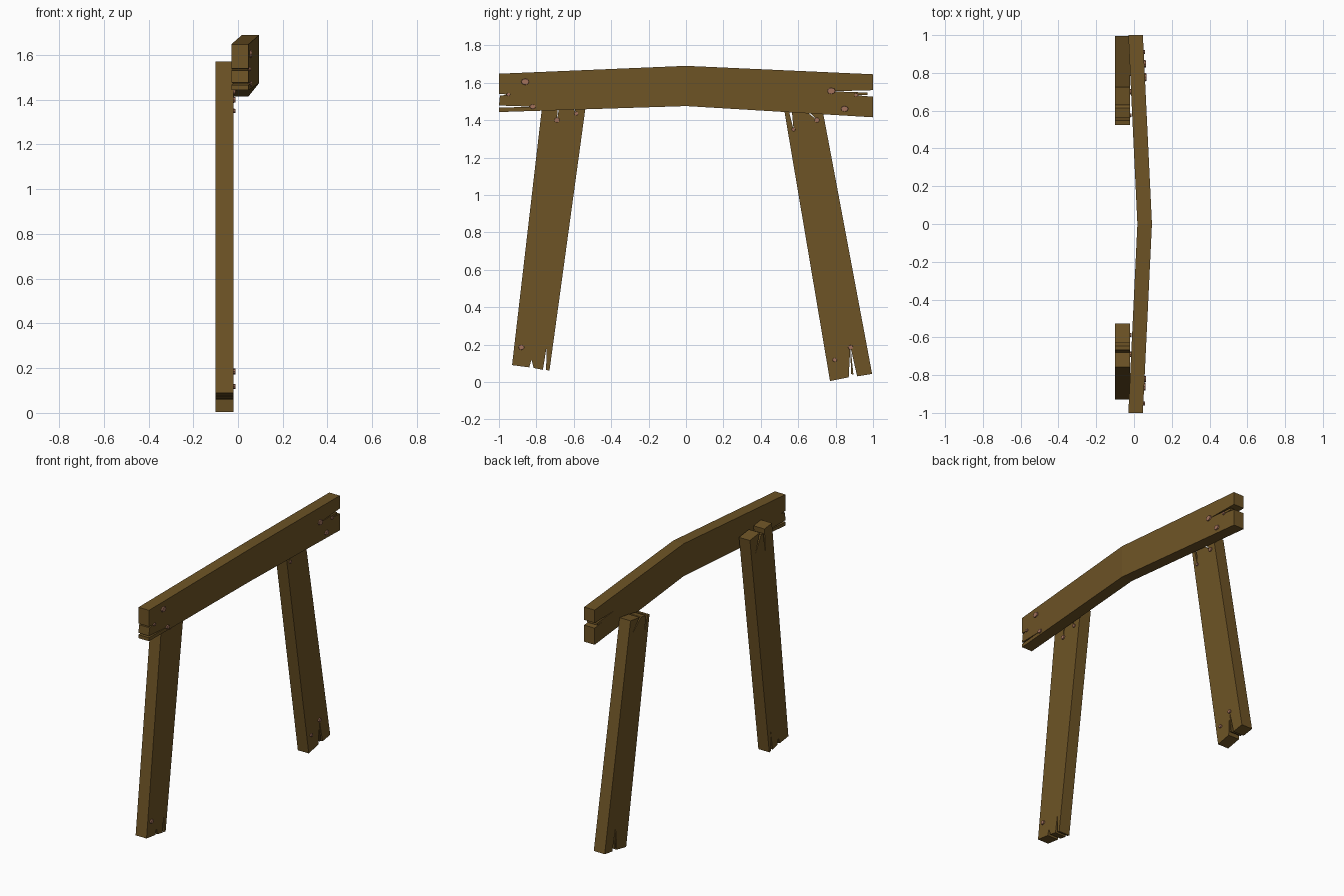
import bpy, bmesh, math
from mathutils import Matrix, Vector

if "Cube" in bpy.data.objects:
    bpy.data.objects.remove(bpy.data.objects["Cube"])


def material(name, rgb):
    m = bpy.data.materials.new(name)
    m.diffuse_color = (*rgb, 1)
    m.use_nodes = True
    m.node_tree.nodes["Principled BSDF"].inputs["Base Color"].default_value = m.diffuse_color
    return m


wood = material("dark wood", (0.155, 0.088, 0.019))
copper = material("copper nail", (0.36, 0.165, 0.105))


def finish(bm, name, mat):
    bmesh.ops.recalc_face_normals(bm, faces=bm.faces)
    me = bpy.data.meshes.new(name)
    bm.to_mesh(me)
    bm.free()
    me.materials.append(mat)
    ob = bpy.data.objects.new(name, me)
    bpy.context.collection.objects.link(ob)
    return ob


def plank(name, outlines, back_x, thickness):
    """Extrude (y, z) outlines along x; back_x(y) gives the rear surface."""
    bm = bmesh.new()
    for pts in outlines:
        bm.faces.new([bm.verts.new((back_x(y), y, z)) for y, z in pts])
    bmesh.ops.remove_doubles(bm, verts=bm.verts, dist=1e-5)
    res = bmesh.ops.extrude_face_region(bm, geom=bm.faces[:], use_keep_orig=True)
    moved = [v for v in res["geom"] if isinstance(v, bmesh.types.BMVert)]
    bmesh.ops.translate(bm, verts=moved, vec=(thickness, 0, 0))
    return finish(bm, name, wood)


def nails(name, spots, surface_x):
    """Low eight-sided heads standing proud of the +x surface."""
    bm = bmesh.new()
    for y, z, ry, rz in spots:
        mat = (Matrix.Translation((surface_x(y) - 0.001, y, z))
               @ Matrix.Diagonal((1, ry, rz, 1))
               @ Matrix.Rotation(math.pi / 2, 4, 'Y'))
        bmesh.ops.create_cone(bm, cap_ends=True, segments=8, radius1=1,
                              radius2=0.85, depth=0.018, matrix=mat)
    return finish(bm, name, copper)


# Beam, bent in the middle, with split ends
def beam_x(y):
    return -0.03 + 0.048 * (1 - abs(y))


left_half = [(0, 1.475), (0, 1.69), (-1, 1.648), (-1, 1.54), (-0.95, 1.537),
             (-0.995, 1.53), (-1, 1.478), (-0.82, 1.472), (-1, 1.466), (-1, 1.443)]
right_half = [(0, 1.69), (0, 1.475), (1, 1.415), (1, 1.525), (0.91, 1.533),
              (0.97, 1.533), (0.97, 1.547), (0.78, 1.554), (1, 1.56), (1, 1.645)]
plank("top_beam", [left_half, right_half], beam_x, 0.077)
nails("beam_nails", [(-0.86, 1.605, 0.024, 0.019), (-0.95, 1.537, 0.012, 0.01),
                     (-0.82, 1.472, 0.018, 0.014), (0.777, 1.556, 0.024, 0.019),
                     (0.848, 1.46, 0.022, 0.017), (0.91, 1.534, 0.012, 0.011)],
      lambda y: beam_x(y) + 0.077)

# Leaning posts with split tops and feet
def post_x(y):
    return -0.10


near_post = [(-0.93, 0.09), (-0.838, 0.078), (-0.826, 0.12), (-0.815, 0.075),
             (-0.765, 0.065), (-0.745, 0.19), (-0.748, 0.064), (-0.73, 0.06),
             (-0.527, 1.542), (-0.63, 1.555), (-0.587, 1.435), (-0.645, 1.535),
             (-0.667, 1.535), (-0.69, 1.40), (-0.68, 1.56), (-0.758, 1.57)]
far_post = [(0.77, 0.005), (0.87, 0.025), (0.878, 0.18), (0.883, 0.042),
            (0.895, 0.04), (0.88, 0.185), (0.915, 0.03), (0.995, 0.043),
            (0.724, 1.487), (0.63, 1.475), (0.70, 1.40), (0.613, 1.47),
            (0.565, 1.462), (0.575, 1.35), (0.548, 1.458), (0.525, 1.455)]
plank("near_post", [near_post], post_x, 0.08)
plank("far_post", [far_post], post_x, 0.08)
nails("post_nails", [(-0.69, 1.40, 0.016, 0.015), (-0.587, 1.435, 0.012, 0.012),
                     (-0.88, 0.185, 0.017, 0.015), (0.575, 1.35, 0.011, 0.011),
                     (0.70, 1.40, 0.015, 0.015), (0.795, 0.118, 0.013, 0.012),
                     (0.88, 0.185, 0.015, 0.013)],
      lambda y: -0.02)
